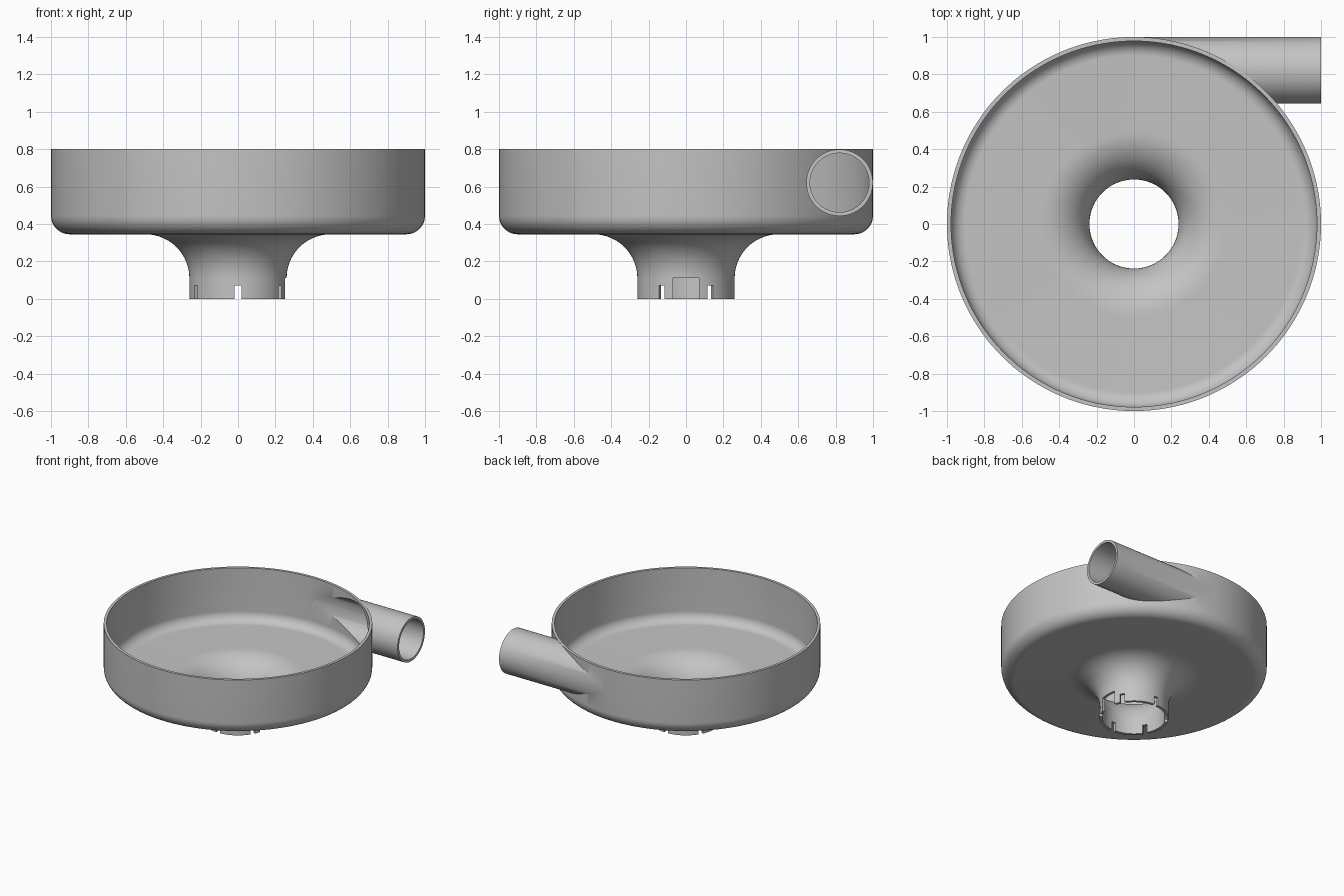
import bpy, bmesh, math
from mathutils import Matrix, Vector

if "Cube" in bpy.data.objects:
    bpy.data.objects.remove(bpy.data.objects["Cube"], do_unlink=True)

grey = bpy.data.materials.new("plain grey")
grey.use_nodes = True
grey.diffuse_color = (0.55, 0.55, 0.55, 1)
grey.node_tree.nodes["Principled BSDF"].inputs["Base Color"].default_value = (0.55, 0.55, 0.55, 1)


def make_object(name, bm):
    bmesh.ops.recalc_face_normals(bm, faces=bm.faces)
    mesh = bpy.data.meshes.new(name)
    bm.to_mesh(mesh)
    bm.free()
    mesh.materials.append(grey)
    obj = bpy.data.objects.new(name, mesh)
    bpy.context.collection.objects.link(obj)
    return obj


def arc(cx, cz, radius, start, end, steps=16):
    angles = [math.radians(start + (end - start) * i / steps) for i in range(steps + 1)]
    return [(cx + radius * math.cos(a), cz + radius * math.sin(a)) for a in angles]


def lathe(name, profile, segments=144):
    """Solid of revolution about z, closed by flat caps."""
    bm = bmesh.new()
    turns = [math.tau * i / segments for i in range(segments)]
    rings = [[bm.verts.new((r * math.cos(a), r * math.sin(a), z)) for a in turns]
             for r, z in profile]
    for low, high in zip(rings, rings[1:]):
        for i in range(segments):
            j = (i + 1) % segments
            bm.faces.new((low[i], low[j], high[j], high[i]))
    bm.faces.new(rings[0][::-1])
    bm.faces.new(rings[-1])
    return make_object(name, bm)


def rod(name, radius, x0, x1, y, z):
    """Solid cylinder along x."""
    bm = bmesh.new()
    place = Matrix.Translation(((x0 + x1) / 2, y, z)) @ Matrix.Rotation(math.pi / 2, 4, "Y")
    bmesh.ops.create_cone(bm, cap_ends=True, segments=96, radius1=radius, radius2=radius,
                          depth=x1 - x0, matrix=place)
    return make_object(name, bm)


def notch(name, angle, width, height):
    """Box through one side of the neck, open at the bottom."""
    bm = bmesh.new()
    place = (Matrix.Rotation(math.radians(angle), 4, "Z")
             @ Matrix.Translation((0.25, 0, height / 2 - 0.05))
             @ Matrix.Diagonal(Vector((0.2, width, height + 0.1, 1))))
    bmesh.ops.create_cube(bm, size=1, matrix=place)
    return make_object(name, bm)


def combine(target, tool, operation):
    mod = target.modifiers.new("combine", "BOOLEAN")
    mod.object, mod.operation, mod.solver = tool, operation, "EXACT"
    bpy.context.view_layer.objects.active = target
    bpy.ops.object.modifier_apply(modifier=mod.name)
    bpy.data.objects.remove(tool, do_unlink=True)


# Outer form: neck, flared throat, rounded bowl
wall = 0.022
housing = lathe("fan_housing", [(0.26, 0)] + arc(0.495, 0.11, 0.235, 180, 90)
                + arc(0.9, 0.445, 0.1, -90, 0) + [(1, 0.8)])

# Tangential outlet pipe
pipe_y, pipe_z = 0.821, 0.621
combine(housing, rod("outlet_pipe", 0.178, 0, 1, pipe_y, pipe_z), "UNION")

# Hollow bowl and throat, then the pipe bore
cavity = lathe("cavity", [(0.26 - wall, -0.1)] + arc(0.495, 0.11, 0.235 + wall, 180, 90)
               + arc(0.9, 0.445, 0.1 - wall, -90, 0) + [(1 - wall, 0.9)])
combine(housing, cavity, "DIFFERENCE")
combine(housing, rod("pipe_bore", 0.158, 0, 1.1, pipe_y, pipe_z), "DIFFERENCE")

# Six slots and one wide window around the neck
for angle in range(30, 390, 60):
    combine(housing, notch("slot", angle, 0.035, 0.07), "DIFFERENCE")
combine(housing, notch("window", 0, 0.14, 0.11), "DIFFERENCE")

# Smooth curved walls with crisp rims
bpy.ops.object.select_all(action="DESELECT")
housing.select_set(True)
bpy.context.view_layer.objects.active = housing
bpy.ops.object.shade_smooth_by_angle(angle=math.radians(30))
